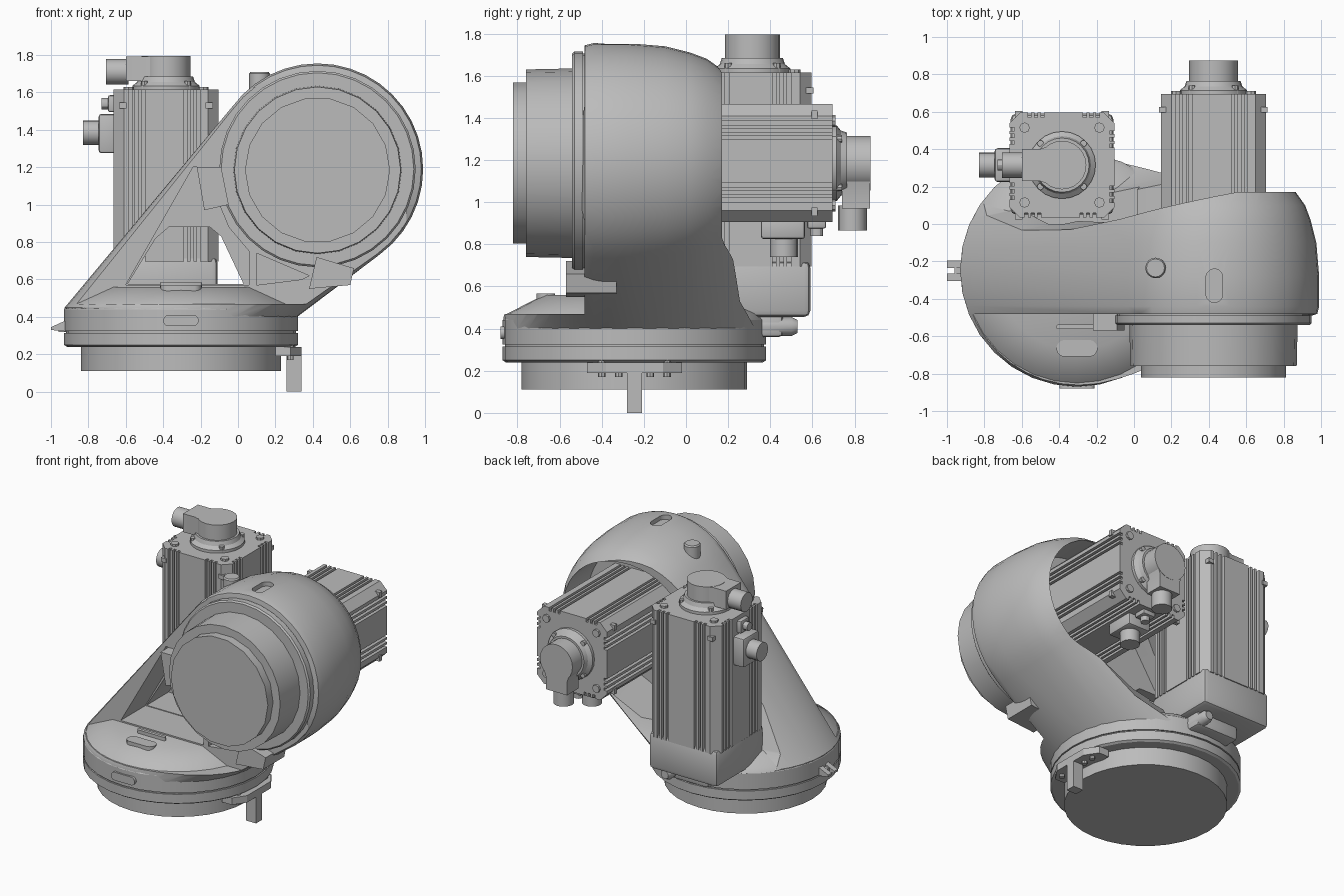
import bpy, bmesh, math
from mathutils import Matrix, Vector

if "Cube" in bpy.data.objects:
    bpy.data.objects.remove(bpy.data.objects["Cube"])

GREY = (0.5, 0.5, 0.5, 1)
grey = bpy.data.materials.new("cast_grey")
grey.use_nodes = True
grey.diffuse_color = GREY
grey.node_tree.nodes["Principled BSDF"].inputs["Base Color"].default_value = GREY

parts = []


def finish(name, bm, matrix=None):
    bmesh.ops.recalc_face_normals(bm, faces=bm.faces)
    if matrix:
        bm.transform(matrix)
    mesh = bpy.data.meshes.new(name)
    bm.to_mesh(mesh)
    bm.free()
    mesh.materials.append(grey)
    ob = bpy.data.objects.new(name, mesh)
    bpy.context.collection.objects.link(ob)
    parts.append(ob)
    return ob


def place(axis, u, v, w):
    """Map profile coordinates (u, v) and depth w to space."""
    return {"x": (w, u, v), "y": (u, w, v), "z": (u, v, w)}[axis]


def loft(name, rings, matrix=None):
    bm = bmesh.new()
    loops = [[bm.verts.new(p) for p in ring] for ring in rings]
    for a, b in zip(loops, loops[1:]):
        for i in range(len(a)):
            j = (i + 1) % len(a)
            bm.faces.new((a[i], a[j], b[j], b[i]))
    bm.faces.new(loops[0])
    bm.faces.new(loops[-1])
    return finish(name, bm, matrix)


def prism(name, axis, points, a, b, matrix=None):
    return loft(name, [[place(axis, u, v, w) for u, v in points] for w in (a, b)], matrix)


def circle(u, v, r, n=32):
    return [(u + r * math.cos(math.tau * i / n), v + r * math.sin(math.tau * i / n)) for i in range(n)]


def turned(name, axis, centre, profile, n=32, matrix=None):
    """Stack of circles; profile holds (depth, radius)."""
    return loft(name, [[place(axis, u, v, w) for u, v in circle(*centre, r, n)] for w, r in profile], matrix)


def box(name, lo, hi, bevel=0.0, matrix=None):
    bm = bmesh.new()
    bmesh.ops.create_cube(bm, size=1)
    for v in bm.verts:
        v.co = [l + (c + 0.5) * (h - l) for c, l, h in zip(v.co, lo, hi)]
    if bevel:
        bmesh.ops.bevel(bm, geom=bm.edges[:], offset=bevel, segments=2, affect="EDGES", profile=0.5)
    return finish(name, bm, matrix)


def capsule(u, v, half, r, upright=False):
    pts = []
    for i in range(16):
        t = math.tau * (i + 0.5) / 16
        p = (math.copysign(half, math.cos(t)) + r * math.cos(t), r * math.sin(t))
        pts.append((u + p[1], v + p[0]) if upright else (u + p[0], v + p[1]))
    return pts


def hull(name, points):
    bm = bmesh.new()
    for p in points:
        bm.verts.new(p)
    res = bmesh.ops.convex_hull(bm, input=bm.verts[:])
    junk = {g for g in res["geom_interior"] + res["geom_unused"] if isinstance(g, bmesh.types.BMVert)}
    bmesh.ops.delete(bm, geom=list(junk), context="VERTS")
    return finish(name, bm)


def carve(target, cutters):
    for c in cutters:
        mod = target.modifiers.new("cut", "BOOLEAN")
        mod.operation, mod.solver, mod.object = "DIFFERENCE", "EXACT", c
    bpy.context.view_layer.update()
    mesh = bpy.data.meshes.new_from_object(target.evaluated_get(bpy.context.evaluated_depsgraph_get()))
    target.modifiers.clear()
    target.data = mesh
    for c in cutters:
        parts.remove(c)
        bpy.data.objects.remove(c)


# Base rings
BASE = (-0.305, -0.245)
turned("base_foot", "z", BASE, [(0.11, 0.535), (0.25, 0.535)])
turned("base_flange", "z", BASE, [(0.24, 0.61), (0.25, 0.625), (0.315, 0.625)])
turned("base_groove", "z", BASE, [(0.31, 0.615), (0.33, 0.615)])
turned("base_collar", "z", BASE, [(0.325, 0.625), (0.44, 0.625), (0.47, 0.605), (0.56, 0.43)])
prism("base_front_badge", "y", capsule(-0.305, 0.38, 0.065, 0.03), -0.88, -0.8)
prism("base_top_badge", "z", capsule(-0.305, -0.665, 0.065, 0.045), 0.5, 0.567)
prism("base_top_bar", "z", capsule(-0.305, -0.55, 0.1, 0.012), 0.5, 0.585)

# Swept arm casting: skin stretched from the base disc to the elbow drum
DRUM = (0.425, 1.19)
drum_profile = [(-0.48, 0.555), (-0.44, 0.565), (-0.28, 0.565), (-0.1, 0.55),
                (0.02, 0.52), (0.1, 0.49), (0.17, 0.44)]
skin = [place("y", u, v, w) for w, r in drum_profile for u, v in circle(*DRUM, r, 40)]
skin += [(x, y, z) for z in (0.4, 0.45) for x, y in circle(*BASE, 0.622, 40)]
arm = hull("arm_casting", skin)

# Front clearance, curved rear edge, windows and hollow back
front_clear = box("front_clear", (-1.5, -1.5, 0.47), (0.9, -0.482, 2))
rear_clear = prism("rear_clear", "x", [(0.32, 0.38), (0.17, 0.53), (0.05, 0.8), (0.0, 1.1), (0.0, 1.4),
                                       (0.03, 1.9), (1.5, 1.9), (1.5, 0.38)], -1.5, 1.5)
for v in rear_clear.data.vertices:
    v.co.y += 0.21 * (v.co.x + 0.2)
recess = prism("recess", "y", [(-0.6, 0.57), (0.06, 0.57), (0.06, 0.75), (-0.05, 0.88), (-0.12, 1.05),
                               (-0.145, 1.2), (-0.24, 1.2)], -0.9, -0.2)
window = prism("window", "y", [(-0.59, 0.575), (0.03, 0.575), (-0.09, 0.83), (-0.15, 0.88),
                               (-0.37, 0.88), (-0.44, 0.82)], -0.3, 0.6)
side_pocket = prism("side_pocket", "y", [(0.1, 0.57), (0.34, 0.6), (0.38, 0.62), (0.1, 0.74)], -0.9, -0.2)
bore = circle(*DRUM, 0.44, 40)
hollow = hull("hollow", [(x, y, z) for y in (-0.12, 0.9) for x, z in bore + [(-0.48, 0.6), (0.2, 0.6)]])
slot = prism("slot", "z", capsule(0.43, -0.33, 0.045, 0.045, True), 1.72, 2)
carve(arm, [front_clear, rear_clear, recess, window, side_pocket, hollow, slot])

# Elbow output rings
turned("elbow_flange", "y", DRUM, [(-0.54, 0.515), (-0.53, 0.525), (-0.49, 0.525)])
turned("elbow_seam", "y", DRUM, [(-0.5, 0.515), (-0.47, 0.515)])
turned("elbow_drum", "y", (0.425, 1.185), [(-0.76, 0.445), (-0.53, 0.45)], 24)
turned("elbow_cap", "y", (0.425, 1.185), [(-0.82, 0.388), (-0.75, 0.388)], 18)

# Stops, lugs and bosses on the casting
prism("lower_stop", "y", [(0.38, 0.55), (0.6, 0.57), (0.62, 0.66), (0.42, 0.72)], -0.57, -0.33)
prism("side_stop", "y", [(-0.22, 1.2), (-0.09, 1.2), (-0.05, 1.0), (-0.18, 0.97)], -0.57, -0.44)
turned("top_boss", "z", (0.115, -0.235), [(1.45, 0.055), (1.7, 0.055), (1.71, 0.048)], 16)
prism("right_brace", "y", [(0.12, 0.46), (0.3, 0.46), (0.46, 0.58), (0.4, 0.62)], -0.48, -0.36)
for y in (-0.285, -0.215):
    prism("pointer_lug", "y", [(-0.9, 0.32), (-1.0, 0.33), (-1.0, 0.345), (-0.9, 0.39)], y - 0.02, y + 0.02)
box("pointer_web", (-0.96, -0.29, 0.32), (-0.88, -0.2, 0.36))

# Hanging stop bracket under the base
prism("stop_plate", "z", [(0.2, -0.47), (0.28, -0.47), (0.34, -0.38), (0.34, -0.11), (0.28, -0.02),
                          (0.2, -0.02)], 0.19, 0.24)
box("stop_finger", (0.26, -0.28, 0), (0.34, -0.21, 0.2))
for y in (-0.4, -0.32, -0.17, -0.09):
    turned("stop_bolt", "z", (0.28, y), [(0.17, 0.018), (0.26, 0.018)], 8)


def finned_outline():
    """Square outline with corner chamfers and a comb of fins on each side."""
    side = [(0.28, -0.225)]
    for k in (-0.2, -0.165, -0.13, 0.095, 0.13, 0.165):
        side += [(0.28, k), (0.255, k), (0.255, k + 0.018), (0.28, k + 0.018)]
    side.append((0.28, 0.225))
    turns = [(1, 0), (0, 1), (-1, 0), (0, -1)]
    return [(u * c - v * s, u * s + v * c) for c, s in turns for u, v in side]


def motor(name, length, m):
    """Servo motor with its end face at z = 0 and plugs towards -x."""
    prism(name + "_body", "z", finned_outline(), -length, 0, m)
    turned(name + "_cap", "z", (0, 0), [(-0.01, 0.18), (0.02, 0.18), (0.04, 0.155), (0.07, 0.145)], 24, m)
    turned(name + "_encoder", "z", (0, 0), [(0.06, 0.13), (0.18, 0.13)], 24, m)
    prism(name + "_elbow", "z", [(0, -0.125), (-0.12, -0.085), (-0.215, -0.085), (-0.215, 0.085),
                                 (-0.12, 0.085), (0, 0.125)], 0.045, 0.178, m)
    turned(name + "_elbow_plug", "x", (0, 0.095), [(-0.32, 0.068), (-0.2, 0.068)], 16, m)
    box(name + "_power_block", (-0.36, -0.09, -0.34), (-0.25, 0.09, -0.13), 0.015, m)
    turned(name + "_power_plug", "x", (0, -0.23), [(-0.445, 0.066), (-0.35, 0.066)], 16, m)
    box(name + "_signal_block", (-0.31, -0.05, -0.12), (-0.25, 0.05, -0.03), 0.01, m)
    turned(name + "_signal_plug", "x", (0, -0.075), [(-0.345, 0.03), (-0.3, 0.03)], 12, m)
    for sx in (-1, 1):
        for sy in (-1, 1):
            turned(name + "_bolt", "z", (sx * 0.2, sy * 0.2), [(-0.01, 0.028), (0.015, 0.028)], 8, m)
            turned(name + "_cap_bolt", "z", (sx * 0.115, sy * 0.115), [(0, 0.018), (0.045, 0.018)], 8, m)
            box(name + "_tie_nut", (sx * 0.23 - 0.02, sy * 0.265 - 0.025, -0.1),
                (sx * 0.23 + 0.02, sy * 0.265 + 0.025, -0.07), 0, m)


# Upright base motor and its gear housing
motor("base_motor", 0.92, Matrix.Translation((-0.385, 0.315, 1.615)))
box("motor_housing", (-0.66, 0.05, 0.455), (-0.11, 0.59, 0.72), 0.03)
turned("housing_plug", "y", (-0.2, 0.41), [(0.25, 0.045), (0.5, 0.045), (0.53, 0.03)], 12)
box("housing_foot", (-0.5, 0.25, 0.36), (-0.16, 0.46, 0.47), 0.02)

# Elbow motor lies along y, plugs pointing down
turn = Matrix(((0, 1, 0, 0), (0, 0, 1, 0), (1, 0, 0, 0), (0, 0, 0, 1)))
motor("elbow_motor", 0.82, Matrix.Translation((0.425, 0.695, 1.185)) @ turn)

# Smooth shading with sharp creases
bpy.ops.object.select_all(action="DESELECT")
for ob in parts:
    ob.select_set(True)
bpy.context.view_layer.objects.active = arm
bpy.ops.object.shade_smooth_by_angle(angle=math.radians(30))
